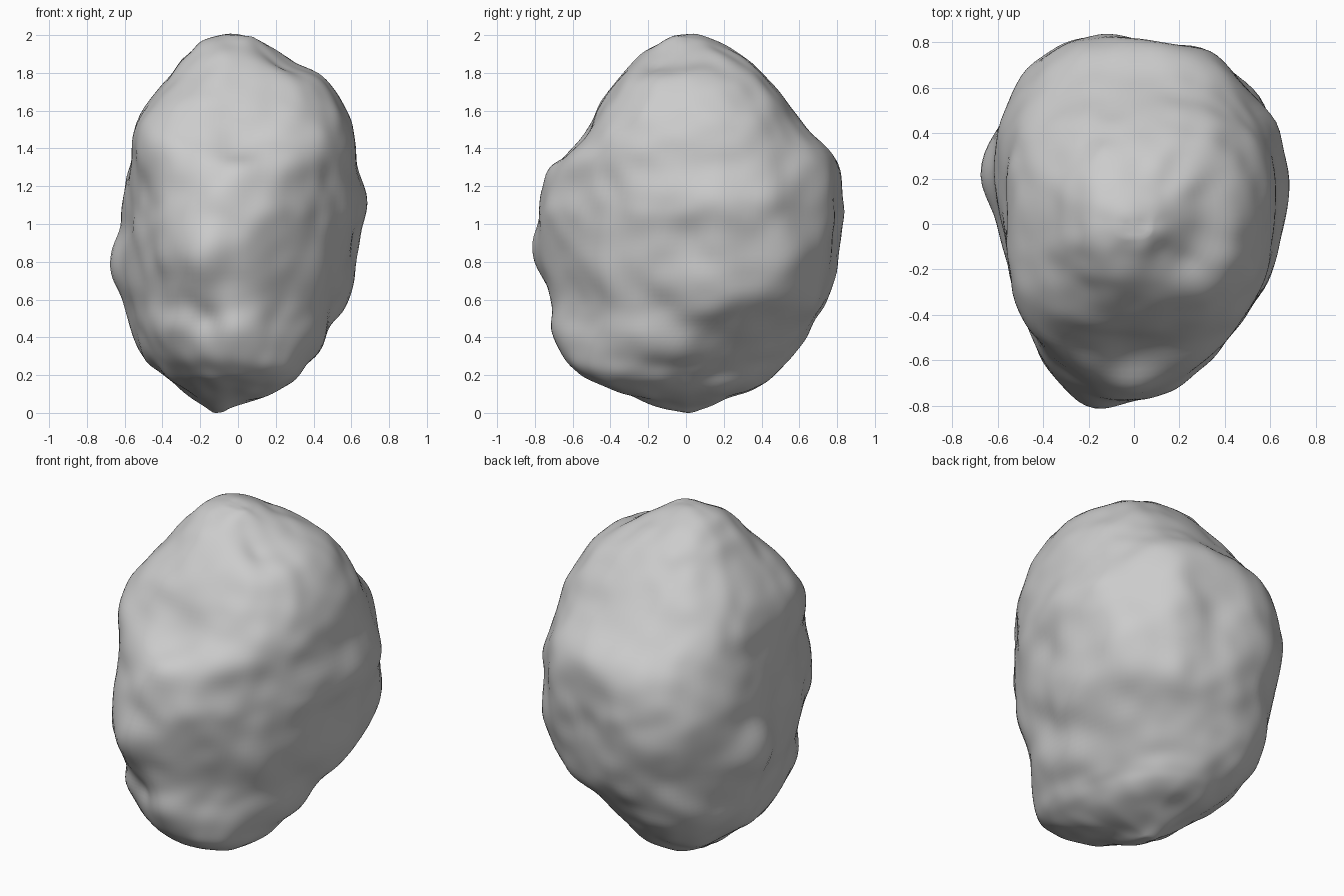
import bpy, bmesh, math
from mathutils import Vector, noise

cube = bpy.data.objects.get("Cube")
if cube:
    bpy.data.objects.remove(cube)

# Outline of the boulder's waist, counter-clockwise from its +x side
PLAN = [(.67, .15), (.61, .45), (.46, .65), (.25, .78), (-.2, .83), (-.43, .73),
        (-.59, .5), (-.66, .25), (-.62, -.05), (-.58, -.25), (-.49, -.46),
        (-.36, -.67), (-.18, -.79), (.06, -.78), (.3, -.63), (.5, -.41), (.62, -.16)]

# Height, then the extents on -x, +x, -y, +y
LEVELS = [(.005, -.13, -.07, -.04, .02), (.05, -.18, 0, -.17, .12),
          (.1, -.25, .17, -.31, .23), (.16, -.32, .27, -.47, .39),
          (.22, -.41, .33, -.57, .47), (.31, -.5, .38, -.65, .57),
          (.45, -.57, .47, -.7, .66), (.6, -.6, .57, -.72, .75),
          (.8, -.63, .62, -.79, .8), (1, -.63, .66, -.81, .83),
          (1.15, -.62, .68, -.79, .83), (1.34, -.58, .64, -.7, .8),
          (1.5, -.55, .61, -.54, .66), (1.65, -.48, .55, -.45, .54),
          (1.79, -.37, .45, -.34, .42), (1.9, -.29, .27, -.24, .31),
          (1.98, -.2, .14, -.13, .16), (2.015, -.06, .08, -.06, .03)]

# Lumps and hollows: x, y, z, radius, height along the surface normal
FEATURES = [
    (.02, -.6, 1.46, .13, -.05), (0, -.72, 1.28, .12, .02),     # front ledge
    (-.18, -.8, .84, .12, .06), (.22, -.7, 1.07, .14, .03),
    (-.38, -.64, .95, .18, .035),
    (0, -.68, .5, .15, .035), (-.17, -.68, .5, .08, -.035),
    (-.4, -.55, .42, .13, .025), (-.45, -.5, .68, .09, -.025),
    (-.45, -.38, 1.5, .25, .05), (.5, -.47, 1.33, .18, -.02),   # shoulders
    (.52, .56, 1.42, .2, -.035),
    (.24, -.12, 1.84, .13, -.05), (.38, .02, 1.72, .11, .03),   # crown notch
    (.5, -.2, .36, .13, .04), (.42, -.02, .36, .12, .03),       # +x flank
    (.57, -.15, .53, .11, -.03), (.64, 0, .9, .12, -.025),
    (.49, -.46, .7, .16, .04),
    (.53, .55, .83, .15, .05), (.52, .6, 1.08, .11, -.03),
    (-.45, .55, 1.05, .16, .03), (.1, .8, 1, .15, -.025),       # rear
    (-.3, .7, .7, .14, -.03), (-.65, .22, .8, .16, .07),
]


def spline(points, t, closed):
    """Catmull-Rom point on a list of tuples, with t from 0 to 1."""
    n = len(points)
    u = t * (n if closed else n - 1)
    i = min(int(u), n - 1 if closed else n - 2)
    f = u - i
    pick = (lambda k: points[k % n]) if closed else (lambda k: points[max(0, min(n - 1, k))])
    a, b, c, d = (pick(i + k) for k in (-1, 0, 1, 2))
    return [q + .5 * f * (r - p + f * (2*p - 5*q + 4*r - s + f * (3*(q - r) + s - p)))
            for p, q, r, s in zip(a, b, c, d)]


def ramp(value, start, end):
    """Smooth step from 0 at start to 1 at end."""
    f = max(0, min(1, (value - start) / (end - start)))
    return f * f * (3 - 2 * f)


def rounded(angle, power, skew=0):
    """Point on a unit superellipse, drawn out along one diagonal by skew."""
    c, s = math.cos(angle), math.sin(angle - skew)
    return Vector((math.copysign(abs(c) ** (2 / power), c),
                   math.copysign(abs(s) ** (2 / power), s)))


# Waist outline scaled to a unit box and resampled by angle
SIDES, RINGS = 120, 110
fine = [Vector(spline(PLAN, k / 2000, True)) for k in range(2000)]
half = [max(abs(p[a]) for p in fine) for a in (0, 1)]
fine = [Vector((p.x / half[0], p.y / half[1])) for p in fine]
angles = [math.tau * k / SIDES for k in range(SIDES)]
waist = [max(fine, key=lambda p: p.normalized().dot((math.cos(a), math.sin(a))))
         for a in angles]

# Loft a squarish crown, the waist and a skewed oval foot through the levels
bm = bmesh.new()
rings = []
for r in range(RINGS):
    z, x0, x1, y0, y1 = spline(LEVELS, r / (RINGS - 1), False)
    top, foot = ramp(z, 1.1, 1.55), ramp(z, .65, .2)
    ring = []
    for a, p in zip(angles, waist):
        p = p.lerp(rounded(a, 2.5), top).lerp(rounded(a, 2.1, .25), foot)
        ring.append(bm.verts.new(((x0 + x1 + (x1 - x0) * p.x) / 2,
                                  (y0 + y1 + (y1 - y0) * p.y) / 2, z)))
    rings.append(ring)
for low, high in zip(rings, rings[1:]):
    for k in range(SIDES):
        j = (k + 1) % SIDES
        bm.faces.new((low[k], low[j], high[j], high[k]))
for ring, flip in ((rings[0], True), (rings[-1], False)):
    tip = bm.verts.new(sum((v.co for v in ring), Vector()) / SIDES)
    for k in range(SIDES):
        edge = (ring[k], ring[(k + 1) % SIDES])
        bm.faces.new((*(reversed(edge) if flip else edge), tip))

# Weather the surface with the features and noise
bm.normal_update()
moves = []
for v in bm.verts:
    push = .016 * noise.noise(v.co * 3.5) + .014 * noise.noise(v.co * 8)
    for x, y, z, radius, height in FEATURES:
        push += height * math.exp(-(v.co - Vector((x, y, z))).length_squared / radius ** 2)
    moves.append(v.normal * push)
for v, move in zip(bm.verts, moves):
    v.co += move
for _ in range(3):
    bmesh.ops.smooth_vert(bm, verts=bm.verts, factor=.5,
                          use_axis_x=True, use_axis_y=True, use_axis_z=True)

# Stand the boulder on the ground
lowest = min(v.co.z for v in bm.verts)
bmesh.ops.translate(bm, verts=bm.verts, vec=(0, 0, -lowest))

mesh = bpy.data.meshes.new("boulder")
bm.to_mesh(mesh)
bm.free()
boulder = bpy.data.objects.new("boulder", mesh)
bpy.context.collection.objects.link(boulder)
mesh.polygons.foreach_set("use_smooth", [True] * len(mesh.polygons))

# Stone colour
stone = bpy.data.materials.new("grey stone")
stone.use_nodes = True
stone.diffuse_color = (.6, .6, .6, 1)
shader = next(n for n in stone.node_tree.nodes if n.type == "BSDF_PRINCIPLED")
shader.inputs["Base Color"].default_value = stone.diffuse_color
mesh.materials.append(stone)
